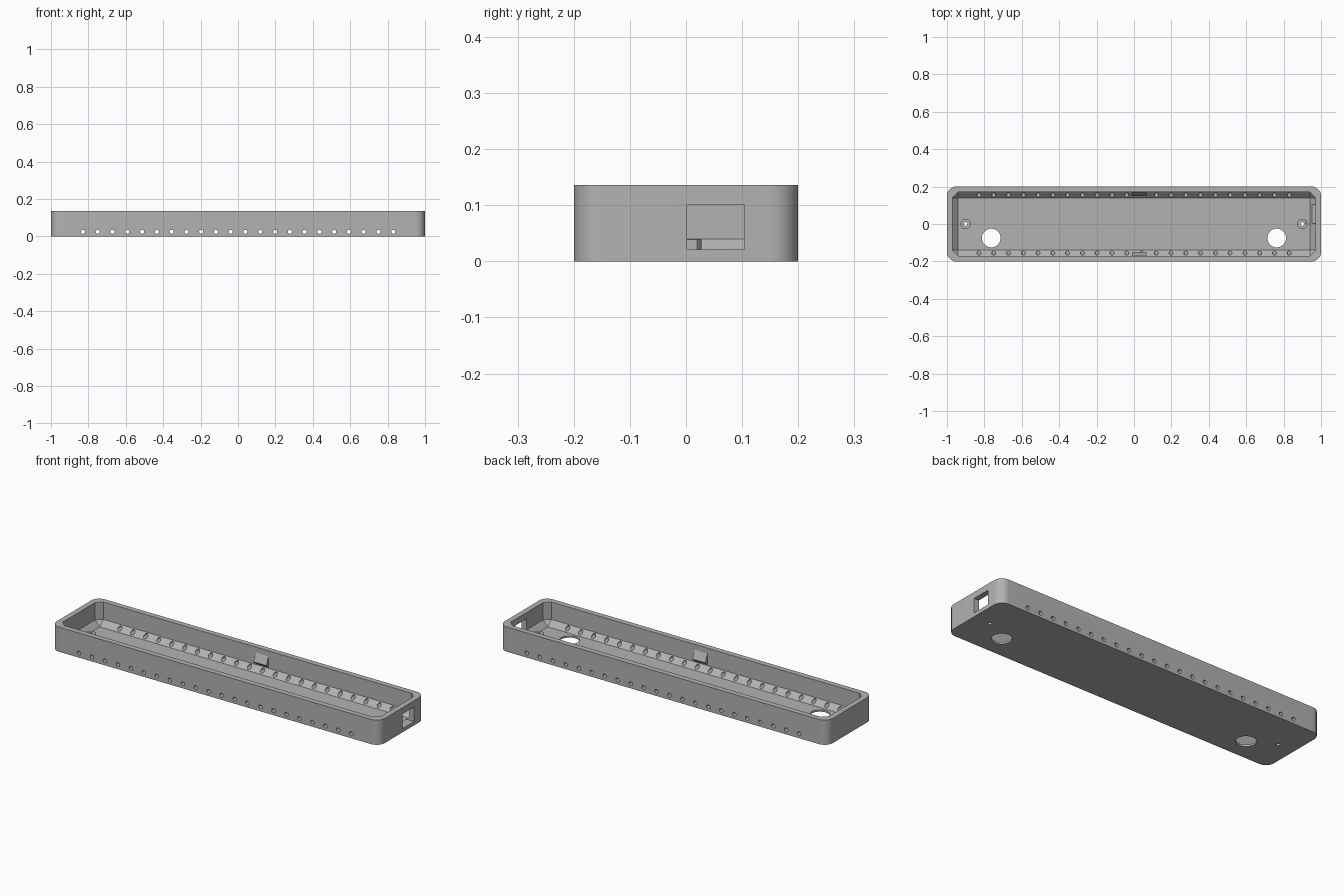
import bpy
import bmesh
from math import radians
from mathutils import Matrix, Vector

if "Cube" in bpy.data.objects:
    bpy.data.objects.remove(bpy.data.objects["Cube"], do_unlink=True)

HEIGHT = 0.136
FLOOR = 0.01
CHAMFER = 0.03
INNER_Y = 0.17

plastic = bpy.data.materials.new("grey plastic")
plastic.use_nodes = True
grey = (0.45, 0.45, 0.45, 1)
plastic.diffuse_color = grey
plastic.node_tree.nodes["Principled BSDF"].inputs["Base Color"].default_value = grey


def add_box(bm, low, high):
    low, high = Vector(low), Vector(high)
    matrix = Matrix.Translation((low + high) / 2) @ Matrix.Diagonal((*(high - low), 1))
    return bmesh.ops.create_cube(bm, size=1, matrix=matrix)["verts"]


def add_cylinder(bm, centre, radius, depth, sides=32, along_y=False):
    turn = Matrix.Rotation(radians(90 if along_y else 0), 4, "X")
    bmesh.ops.create_cone(bm, cap_ends=True, segments=sides, radius1=radius, radius2=radius,
                          depth=depth, matrix=Matrix.Translation(centre) @ turn)


def make_object(name, bm):
    mesh = bpy.data.meshes.new(name)
    bmesh.ops.recalc_face_normals(bm, faces=bm.faces)
    bm.to_mesh(mesh)
    bm.free()
    mesh.materials.append(plastic)
    obj = bpy.data.objects.new(name, mesh)
    bpy.context.collection.objects.link(obj)
    return obj


def combine(target, tool, operation):
    bpy.context.view_layer.objects.active = target
    mod = target.modifiers.new(operation, "BOOLEAN")
    mod.operation, mod.solver, mod.object = operation, "EXACT", tool
    bpy.ops.object.modifier_apply(modifier=mod.name)
    bpy.data.objects.remove(tool, do_unlink=True)


# Outer shell with rounded upright corners
bm = bmesh.new()
add_box(bm, (-1, -0.2, 0), (1, 0.2, HEIGHT))
upright = [e for e in bm.edges if abs(e.verts[0].co.z - e.verts[1].co.z) > 0.1]
bmesh.ops.bevel(bm, geom=upright, offset=0.05, segments=12, profile=0.5, affect="EDGES")
tray = make_object("tray", bm)

# Cavity with chamfered edges
bm = bmesh.new()
add_box(bm, (-0.97, -INNER_Y, FLOOR), (0.97, INNER_Y, 0.3))
bmesh.ops.bevel(bm, geom=bm.edges[:], offset=CHAMFER, segments=1, affect="EDGES")
combine(tray, make_object("cavity", bm), "DIFFERENCE")

# Screw bosses on the floor
bm = bmesh.new()
for side in (-1, 1):
    add_cylinder(bm, (side * 0.9, 0, 0.022), 0.028, 0.034)
combine(tray, make_object("bosses", bm), "UNION")

# Screw holes and large cable holes through the floor
bm = bmesh.new()
for side in (-1, 1):
    add_cylinder(bm, (side * 0.9, 0, 0), 0.01, 0.2, 20)
    add_cylinder(bm, (side * 0.763, -0.075, 0), 0.05, 0.2, 48)
combine(tray, make_object("floor_holes", bm), "DIFFERENCE")

# Row of vent holes through both long walls
bm = bmesh.new()
for i in range(22):
    add_cylinder(bm, (-0.829 + i * 0.079, 0, 0.025), 0.011, 0.6, 16, along_y=True)
# They stop short of the floor so only the chamfers and walls are drilled
bmesh.ops.bisect_plane(bm, geom=bm.verts[:] + bm.edges[:] + bm.faces[:],
                       plane_co=(0, 0, 0), plane_no=(0, 1, 0))
combine(tray, make_object("vent_holes", bm), "DIFFERENCE")

# Connector window in the left end wall
bm = bmesh.new()
add_box(bm, (0.92, 0.002, 0.021), (1.1, 0.104, 0.101))
combine(tray, make_object("connector_window", bm), "DIFFERENCE")

bpy.ops.object.select_all(action="DESELECT")
tray.select_set(True)
bpy.context.view_layer.objects.active = tray
bpy.ops.object.shade_smooth_by_angle(angle=radians(30))

# Wedge clips inside the long walls
for name, side in (("front_clip", -1), ("back_clip", 1)):
    bm = bmesh.new()
    profile = [(INNER_Y + 0.004, 0.106), (INNER_Y, 0.106), (0.151, 0.062),
               (INNER_Y, 0.045), (INNER_Y + 0.004, 0.045)]
    face = bm.faces.new([bm.verts.new((-0.011, side * y, z)) for y, z in profile])
    new = bmesh.ops.extrude_face_region(bm, geom=[face])["geom"]
    bmesh.ops.translate(bm, vec=(0.078, 0, 0),
                        verts=[v for v in new if isinstance(v, bmesh.types.BMVert)])
    make_object(name, bm)
